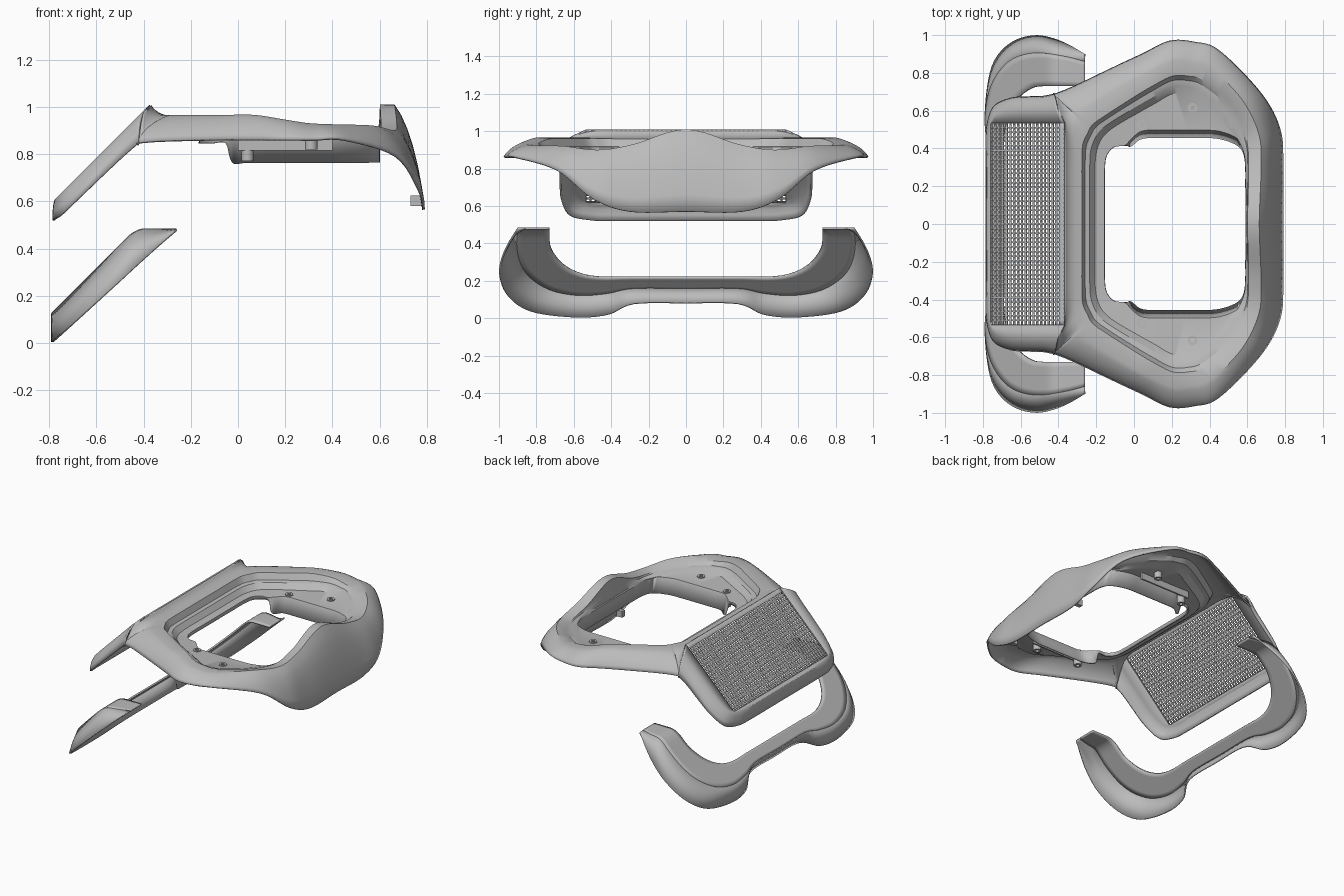
import bpy
import bmesh
import math
from mathutils import Vector

cube = bpy.data.objects.get("Cube")
if cube:
    bpy.data.objects.remove(cube, do_unlink=True)

grey = bpy.data.materials.new("plain grey")
grey.use_nodes = True
COLOUR = (0.5, 0.5, 0.5, 1)
grey.diffuse_color = COLOUR
grey.node_tree.nodes["Principled BSDF"].inputs["Base Color"].default_value = COLOUR


def finish(name, bm, thickness=0.0, angle=32):
    """Turn a bmesh into a shaded object, optionally with sheet thickness."""
    bmesh.ops.remove_doubles(bm, verts=bm.verts, dist=0.0004)
    bmesh.ops.recalc_face_normals(bm, faces=bm.faces)
    mesh = bpy.data.meshes.new(name)
    bm.to_mesh(mesh)
    bm.free()
    mesh.materials.append(grey)
    obj = bpy.data.objects.new(name, mesh)
    bpy.context.collection.objects.link(obj)
    bpy.ops.object.select_all(action="DESELECT")
    obj.select_set(True)
    bpy.context.view_layer.objects.active = obj
    bpy.ops.object.shade_smooth_by_angle(angle=math.radians(angle))
    if thickness:
        solid = obj.modifiers.new("sheet", "SOLIDIFY")
        solid.thickness = thickness
        solid.offset = 0


def mirrored(p):
    return Vector((p.x, -p.y, p.z))


def curve(xy, z, closed=True, steps=6, straight=False):
    """Smooth half outline through the points, mirrored across y."""
    pts = []
    for i, (x, y) in enumerate(xy):
        pts.append(Vector((x, y, z(x) if callable(z) else z[i])))
    ends = [mirrored(pts[1])] + pts + [mirrored(pts[-2]) if closed else pts[-1]]
    half = []
    for a, b, c, d in zip(ends, ends[1:], ends[2:], ends[3:]):
        for k in range(steps):
            t = k / steps
            if straight:
                half.append(b.lerp(c, t))
            else:
                half.append((b * 2 + (c - a) * t + (a * 2 - b * 5 + c * 4 - d) * t ** 2
                             + (b * 3 - a - c * 3 + d) * t ** 3) / 2)
    half.append(pts[-1])
    other = [mirrored(p) for p in (half[1:-1] if closed else half[1:])]
    return half + other[::-1] if closed else other[::-1] + half


def blend(a, b, t, tz=None):
    """Ring between two rings, with its own height factor."""
    tz = t if tz is None else tz
    return [Vector((*p.xy.lerp(q.xy, t), p.z + (q.z - p.z) * tz)) for p, q in zip(a, b)]


def loft(name, rings, closed=True, thickness=0.012):
    bm = bmesh.new()
    rows = [[bm.verts.new(p) for p in ring] for ring in rings]
    n = len(rows[0])
    for a, b in zip(rows, rows[1:]):
        for i in range(n if closed else n - 1):
            j = (i + 1) % n
            bm.faces.new((a[i], a[j], b[j], b[i]))
    finish(name, bm, thickness)


# Main bezel: rim, crest, terraced step, floor and opening wall
rim = curve([(-.37, 0), (-.37, .3), (-.375, .5), (-.405, .61), (-.42, .685), (-.42, .685),
             (-.32, .725), (-.1, .83), (.05, .9), (.19, .966), (.32, .96), (.45, .915),
             (.67, .69), (.77, .5), (.785, .3), (.785, 0)],
            [1, 1, 1, .965, .848, .848, .855, .86, .86, .86, .86, .86, .79, .64, .57, .57])
crest = curve([(-.31, 0), (-.31, .22), (-.31, .4), (-.305, .5), (-.29, .55), (-.28, .58),
               (-.22, .63), (-.06, .73), (.07, .8), (.2, .86), (.3, .855), (.41, .82),
               (.57, .66), (.66, .47), (.67, .28), (.66, 0)],
              [.96] * 9 + [.94, .925, .92, .915, .895, .925, 1.005])
step_top = curve([(-.28, 0), (-.28, .18), (-.28, .32), (-.275, .42), (-.25, .48),
                  (-.22, .53), (-.15, .58), (-.01, .67), (.09, .73), (.2, .785),
                  (.29, .785), (.37, .76), (.52, .63), (.6, .44), (.61, .25), (.605, 0)],
                 [.955] * 9 + [.935, .92, .91, .9, .885, .92, 1.005])
floor = curve([(-.21, 0), (-.21, .15), (-.21, .28), (-.205, .36), (-.19, .42), (-.16, .47),
               (-.1, .52), (.02, .59), (.11, .64), (.2, .69), (.28, .69), (.35, .66),
               (.47, .56), (.58, .4), (.6, .22), (.6, 0)], lambda x: .87)
hole_xy = [(-.16, 0), (-.16, .15), (-.16, .28), (-.15, .36), (-.11, .41), (-.05, .42),
           (-.02, .45), (.04, .495), (.14, .5), (.25, .5), (.35, .5), (.45, .495),
           (.55, .455), (.59, .38), (.595, .2), (.595, 0)]
hole = curve(hole_xy, lambda x: .865)
hole_base = curve([(x, y * .92 if x > -.03 else y) for x, y in hole_xy],
                  lambda x: .765 if x > -.03 else .845)

rings = [rim]
for k in range(1, 7):
    a = k / 6 * math.pi / 2
    t = k / 6
    rings.append(blend(rim, crest, (t + 1 - math.cos(a)) / 2, (t + math.sin(a)) / 2))
rings += [step_top, blend(step_top, floor, .25, .5), blend(step_top, floor, .6, .58),
          floor, hole, hole_base]
loft("bezel_shell", rings)


# Sloped speaker panel: rounded surround and hanging rim
def slope(x):
    return x + 1.375


grille_edge = curve([(-.755, 0), (-.755, .35), (-.755, .48), (-.755, .535), (-.68, .535),
                     (-.56, .535), (-.46, .535), (-.37, .535)], slope, False, straight=True)
panel_edge = curve([(-.772, 0), (-.772, .35), (-.765, .5), (-.74, .57), (-.67, .605),
                    (-.56, .61), (-.47, .61), (-.405, .61)], slope, False)
panel_rim = curve([(-.78, 0), (-.78, .4), (-.775, .52), (-.74, .62), (-.65, .663),
                   (-.56, .67), (-.48, .673), (-.42, .685)],
                  [.52, .52, .525, .55, .635, .72, .795, .848], False)
loft("speaker_surround", [grille_edge, panel_edge, blend(panel_edge, panel_rim, .55, .25),
                          blend(panel_edge, panel_rim, .9, .6), panel_rim], closed=False)

# Perforated grille: a grid of cells, each inset and opened, with a plain top row
bm = bmesh.new()
COLS, ROWS = 19, 44
grid = [[bm.verts.new((x, -.535 + 1.07 * j / ROWS, slope(x))) for j in range(ROWS + 1)]
        for x in [-.755 + .385 * i / COLS for i in range(COLS + 1)]]
cells = [bm.faces.new((grid[i][j], grid[i + 1][j], grid[i + 1][j + 1], grid[i][j + 1]))
         for i in range(COLS) for j in range(ROWS)]
bm.normal_update()
pierced = cells[:-ROWS]
bmesh.ops.inset_individual(bm, faces=pierced, thickness=.0058)
bmesh.ops.delete(bm, geom=pierced, context="FACES")
finish("speaker_grille", bm, .01)


# Separate lower bracket: sloped plate with a flared skirt
def plate_height(x):
    bend = .04
    a, b = x + .91, .48
    h = max(bend - abs(a - b), 0)
    return min(a, b) - h * h / (4 * bend)


inner = curve([(-.69, 0), (-.69, .3), (-.69, .46), (-.67, .57), (-.62, .66), (-.54, .72),
               (-.46, .73), (-.36, .73), (-.26, .73)], plate_height, closed=False)
outer = curve([(-.75, 0), (-.75, .28), (-.775, .42), (-.785, .58), (-.75, .74), (-.66, .86),
               (-.53, .905), (-.38, .89), (-.26, .86)], plate_height, closed=False)
skirt = curve([(-.7, 0), (-.705, .28), (-.77, .42), (-.785, .6), (-.75, .83), (-.66, .95),
               (-.53, .995), (-.4, .97), (-.26, .9)], lambda x: .906 * (x + .79), closed=False)
plate = []
for k in range(7):
    row = blend(inner, outer, k / 6)
    plate.append([Vector((p.x, p.y, plate_height(p.x))) for p in row])
loft("bracket_plate", plate, closed=False)
loft("bracket_skirt", [plate[-1], blend(plate[-1], skirt, .6, .5), skirt],
     closed=False, thickness=.01)


# Small fittings
def tube(name, x, y, z, radius, bore, height):
    bm = bmesh.new()
    rows = []
    for r, h in ((bore, 0), (radius, 0), (radius, height), (bore, height), (bore, 0)):
        rows.append([bm.verts.new((x + r * math.cos(a), y + r * math.sin(a), z + h))
                     for a in [math.tau * i / 20 for i in range(20)]])
    for a, b in zip(rows, rows[1:]):
        for i in range(20):
            j = (i + 1) % 20
            bm.faces.new((a[i], a[j], b[j], b[i]))
    finish(name, bm)


def block(name, centre, size):
    bm = bmesh.new()
    bmesh.ops.create_cube(bm, size=1)
    for v in bm.verts:
        v.co = Vector(c + s * p for c, s, p in zip(centre, size, v.co))
    finish(name, bm)


for side, label in ((1, "left"), (-1, "right")):
    tube(label + "_rear_screw_boss", .04, .525 * side, .77, .026, .012, .108)
    tube(label + "_front_screw_boss", .31, .615 * side, .82, .026, .012, .06)
    block(label + "_front_clip", (.755, .33 * side, .602), (.05, .03, .045))
    block(label + "_frame_rib", (.2, .55 * side, .84), (.4, .012, .05))
